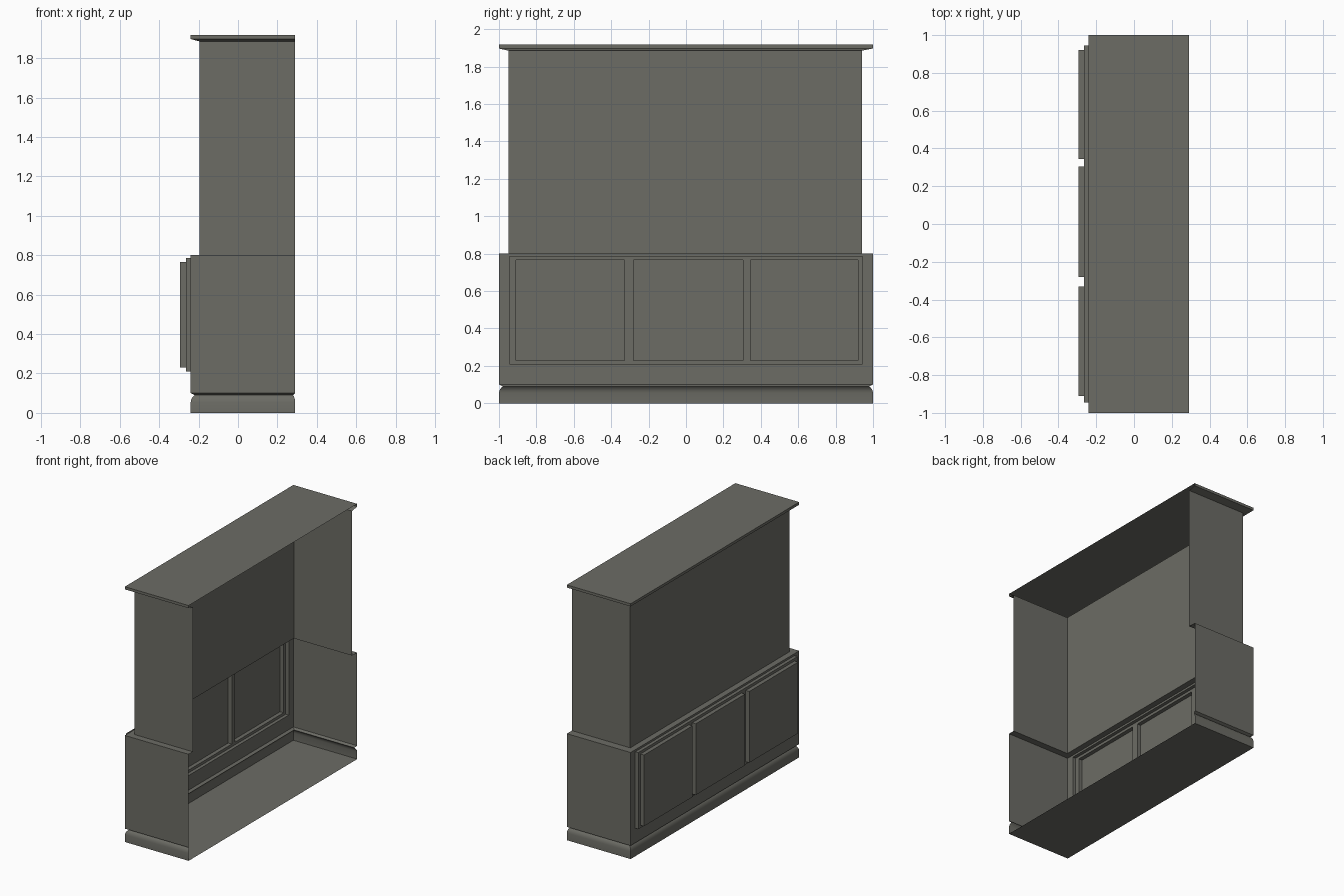
import bpy, bmesh

if "Cube" in bpy.data.objects:
    bpy.data.objects.remove(bpy.data.objects["Cube"])

BACK = 0.29    # open rear edge of the shell
grey = bpy.data.materials.new("warm_grey")
grey.diffuse_color = (0.15, 0.15, 0.13, 1)
grey.use_nodes = True
grey.node_tree.nodes["Principled BSDF"].inputs["Base Color"].default_value = grey.diffuse_color


def finish(name, bm, smooth=False):
    me = bpy.data.meshes.new(name)
    bm.to_mesh(me)
    bm.free()
    ob = bpy.data.objects.new(name, me)
    bpy.context.collection.objects.link(ob)
    me.materials.append(grey)
    if smooth:
        bpy.context.view_layer.objects.active = ob
        ob.select_set(True)
        bpy.ops.object.shade_smooth_by_angle(angle=0.6)
        ob.select_set(False)


def shell(name, sections, cap_low=False, cap_high=False, smooth=False, front=True):
    """Three-sided wall through sections (z, front x, y min, y max, back x)."""
    bm = bmesh.new()
    rings = []
    for z, x, y0, y1, xb in sections:
        rings.append([bm.verts.new(p) for p in
                      ((xb, y0, z), (x, y0, z), (x, y1, z), (xb, y1, z))])
    for a, b in zip(rings, rings[1:]):
        for i in range(3):
            if i == 1 and not front:
                continue
            bm.faces.new((a[i], b[i], b[i + 1], a[i + 1]))
    if cap_low:
        bm.faces.new(rings[0])
    if cap_high:
        bm.faces.new(rings[-1][::-1])
    finish(name, bm, smooth)


# Skirting base with floor and a rounded-in top edge
base = [(0, 0), (0.055, 0), (0.068, 0.003), (0.078, 0.008), (0.086, 0.015),
        (0.09, 0.02), (0.1, 0.0)]
shell("skirting_base",
      [(z, -0.24 + d, -1 + d, 1 - d, BACK - d * 0.5) for z, d in base],
      cap_low=True, smooth=True)

# Lower cabinet side walls
shell("lower_side_walls", [(0.1, -0.24, -1, 1, BACK), (0.8, -0.24, -1, 1, BACK)],
      front=False)

# Ledge, upper walls, flared cornice and top
shell("upper_walls_and_top", [
    (0.8, -0.24, -1, 1, BACK),
    (0.8, -0.195, -0.95, 0.94, BACK),
    (1.885, -0.195, -0.95, 0.94, BACK),
    (1.897, -0.24, -1, 1, BACK),
    (1.917, -0.24, -1, 1, BACK)], cap_high=True)

# Lower front wall: raised panel carrying three raised doors, hollow behind
ys = [-1, -0.945, -0.91, -0.33, -0.28, 0.305, 0.345, 0.92, 0.945, 1]
zs = [0.1, 0.21, 0.23, 0.765, 0.785, 0.8]


def depth(i, j):
    if i in (0, len(ys) - 2) or j in (0, len(zs) - 2):
        return -0.24
    return -0.295 if j == 2 and i in (2, 4, 6) else -0.265


bm = bmesh.new()


def quad(*pts):
    bm.faces.new([bm.verts.new(p) for p in pts])


for i in range(len(ys) - 1):
    for j in range(len(zs) - 1):
        d, y0, y1, z0, z1 = depth(i, j), ys[i], ys[i + 1], zs[j], zs[j + 1]
        quad((d, y0, z0), (d, y0, z1), (d, y1, z1), (d, y1, z0))
        if i + 2 < len(ys) and depth(i + 1, j) != d:
            e = depth(i + 1, j)
            quad((d, y1, z0), (d, y1, z1), (e, y1, z1), (e, y1, z0))
        if j + 2 < len(zs) and depth(i, j + 1) != d:
            e = depth(i, j + 1)
            quad((d, y0, z1), (e, y0, z1), (e, y1, z1), (d, y1, z1))
bmesh.ops.remove_doubles(bm, verts=bm.verts, dist=1e-5)
bmesh.ops.recalc_face_normals(bm, faces=bm.faces)
if sum(f.normal.x * f.calc_area() for f in bm.faces) > 0:
    bmesh.ops.reverse_faces(bm, faces=bm.faces)
bmesh.ops.dissolve_limit(bm, angle_limit=0.01, verts=bm.verts, edges=bm.edges)
# Keep the ring-shaped faces safe by triangulating
bmesh.ops.triangulate(bm, faces=bm.faces)
finish("lower_front_doors", bm)
